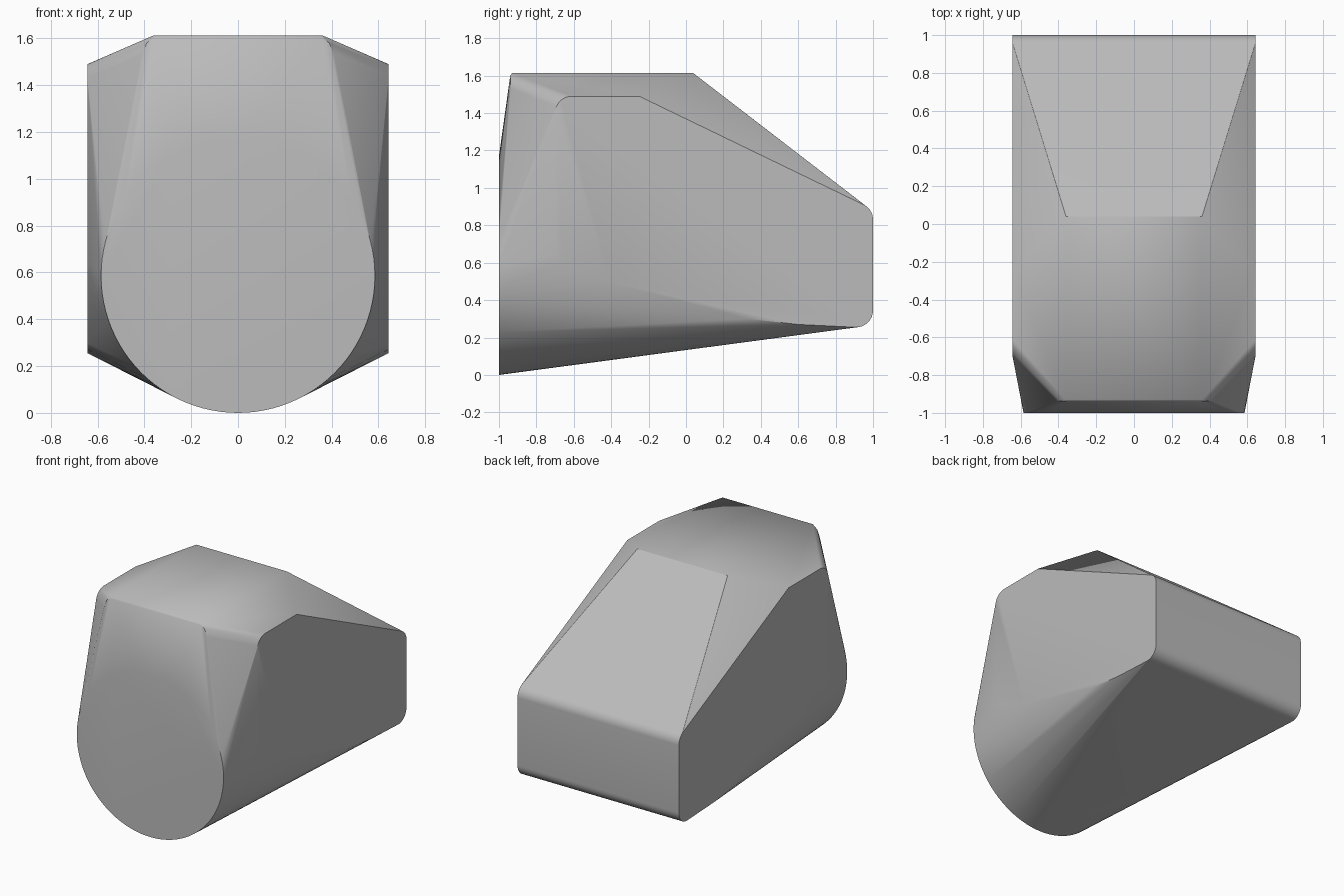
import bpy, bmesh
from math import sin, cos, pi, radians

cube = bpy.data.objects.get("Cube")
if cube:
    bpy.data.objects.remove(cube, do_unlink=True)

grey = bpy.data.materials.new("plain grey")
grey.use_nodes = True
colour = (0.5, 0.5, 0.5, 1)
grey.diffuse_color = colour
grey.node_tree.nodes["Principled BSDF"].inputs["Base Color"].default_value = colour


def arc(cy, cz, r, start, end, steps=8):
    """Points (y, z) along an arc, angles in degrees from +y."""
    angles = [radians(start + (end - start) * i / steps) for i in range(steps + 1)]
    return [(cy + r * cos(a), cz + r * sin(a)) for a in angles]


# Flat side panel: rounded rear and front-top corners, curved lower edge
side = arc(0.91, 0.345, 0.09, -95, 0)
side += arc(0.91, 0.83, 0.09, 0, 58)
side += [(-0.25, 1.49)]
side += arc(-0.61, 1.40, 0.09, 90, 170)
side += [(-0.7, 0.65), (-0.66, 0.605), (-0.55, 0.55), (-0.4, 0.495),
         (0, 0.395), (0.33, 0.3), (0.6, 0.27)]

# Roof corners and the narrow lip over the front
roof = [(0.36, 0.04, 1.613), (0.36, -0.93, 1.613), (0.36, -0.94, 1.6),
        (0.39, -0.937, 1.58), (0.41, -0.937, 1.53)]

# Round front face
segments, radius = 96, 0.585
disc = [(radius * sin(2 * pi * i / segments), -1,
         radius - radius * cos(2 * pi * i / segments)) for i in range(segments)]

# Body: skin stretched over the disc, the two sides and the roof
bm = bmesh.new()
half = [(0.643, y, z) for y, z in side] + roof
for s in (-1, 1):
    for x, y, z in half:
        bm.verts.new((s * x, y, z))
for p in disc:
    bm.verts.new(p)
hull = bmesh.ops.convex_hull(bm, input=bm.verts[:])
loose = {g for g in hull["geom_interior"] + hull["geom_unused"]
         if isinstance(g, bmesh.types.BMVert)}
bmesh.ops.delete(bm, geom=list(loose), context="VERTS")
bmesh.ops.dissolve_limit(bm, angle_limit=radians(0.3), verts=bm.verts[:], edges=bm.edges[:])
bmesh.ops.recalc_face_normals(bm, faces=bm.faces[:])
mesh = bpy.data.meshes.new("body")
bm.to_mesh(mesh)
bm.free()
mesh.materials.append(grey)

body = bpy.data.objects.new("body", mesh)
bpy.context.collection.objects.link(body)
bpy.context.view_layer.objects.active = body
body.select_set(True)
bpy.ops.object.shade_smooth_by_angle(angle=radians(30))
